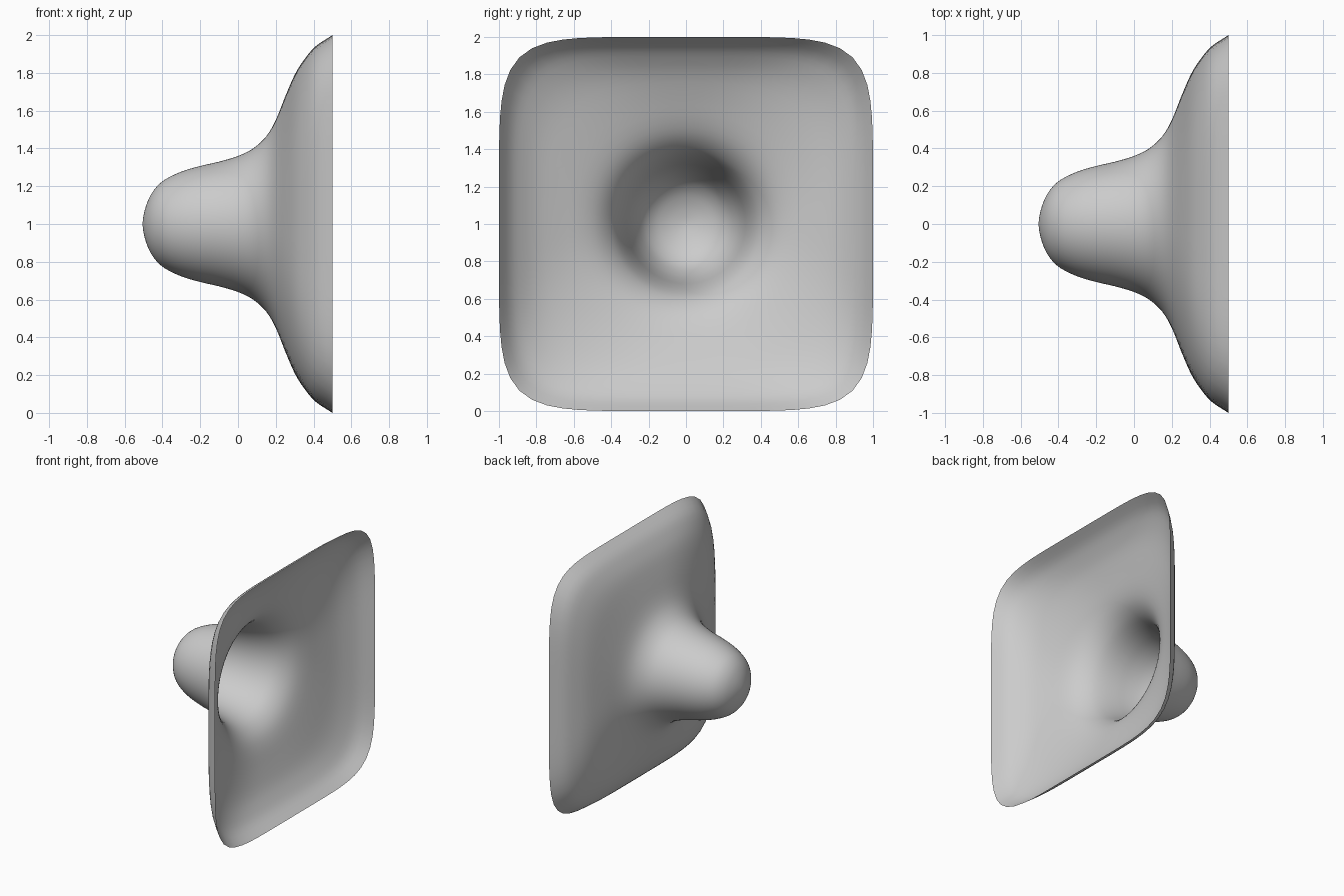
import bpy, bmesh
from math import sin, cos, tau
from mathutils import Vector

if "Cube" in bpy.data.objects:
    bpy.data.objects.remove(bpy.data.objects["Cube"])

# Profile from the nose tip to the rim: x, half-width, superellipse exponent
PROFILE = [
    (-0.505, 0.0, 2), (-0.497, 0.06, 2), (-0.478, 0.12, 2), (-0.445, 0.18, 2),
    (-0.39, 0.233, 2), (-0.30, 0.277, 2), (-0.20, 0.307, 2), (-0.10, 0.33, 2),
    (0.0, 0.36, 2), (0.08, 0.40, 2), (0.15, 0.465, 2.05), (0.20, 0.55, 2.2),
    (0.25, 0.675, 2.7), (0.30, 0.79, 3.6), (0.35, 0.87, 4.5),
    (0.41, 0.94, 5.3), (0.50, 1.0, 6),
]
SEGMENTS = 96
STEPS = 3


def smooth_path(points, steps):
    """Catmull-Rom curve through the profile points."""
    p = [Vector(q) for q in points]
    p = [2 * p[0] - p[1]] + p + [2 * p[-1] - p[-2]]
    p[0] = Vector((p[2].x, -p[2].y, p[2].z))  # mirrored, for a round tip
    out = []
    for a, b, c, d in zip(p, p[1:], p[2:], p[3:]):
        for i in range(steps):
            t = i / steps
            out.append(0.5 * (2 * b + (c - a) * t
                              + (2 * a - 5 * b + 4 * c - d) * t ** 2
                              + (3 * b - a - 3 * c + d) * t ** 3))
    return out + [p[-2]]


def ring(bm, x, r, n):
    """Superellipse cross-section in the y-z plane."""
    verts = []
    for i in range(SEGMENTS):
        a = tau * i / SEGMENTS
        c, s = cos(a), sin(a)
        k = r / (abs(c) ** n + abs(s) ** n) ** (1 / n)
        verts.append(bm.verts.new((x, k * c, 1 + k * s)))
    return verts


# Open flared shell: round nose blending to a rounded square rim
bm = bmesh.new()
path = smooth_path(PROFILE, STEPS)
tip = bm.verts.new((path[0].x, 0, 1))
rings = [ring(bm, *p) for p in path[1:]]
for i in range(SEGMENTS):
    j = (i + 1) % SEGMENTS
    bm.faces.new((tip, rings[0][j], rings[0][i]))
    for a, b in zip(rings, rings[1:]):
        bm.faces.new((a[i], a[j], b[j], b[i]))
bmesh.ops.recalc_face_normals(bm, faces=bm.faces)
for f in bm.faces:
    f.smooth = True

mesh = bpy.data.meshes.new("flared_shell")
bm.to_mesh(mesh)
bm.free()
shell = bpy.data.objects.new("flared_shell", mesh)
bpy.context.collection.objects.link(shell)
